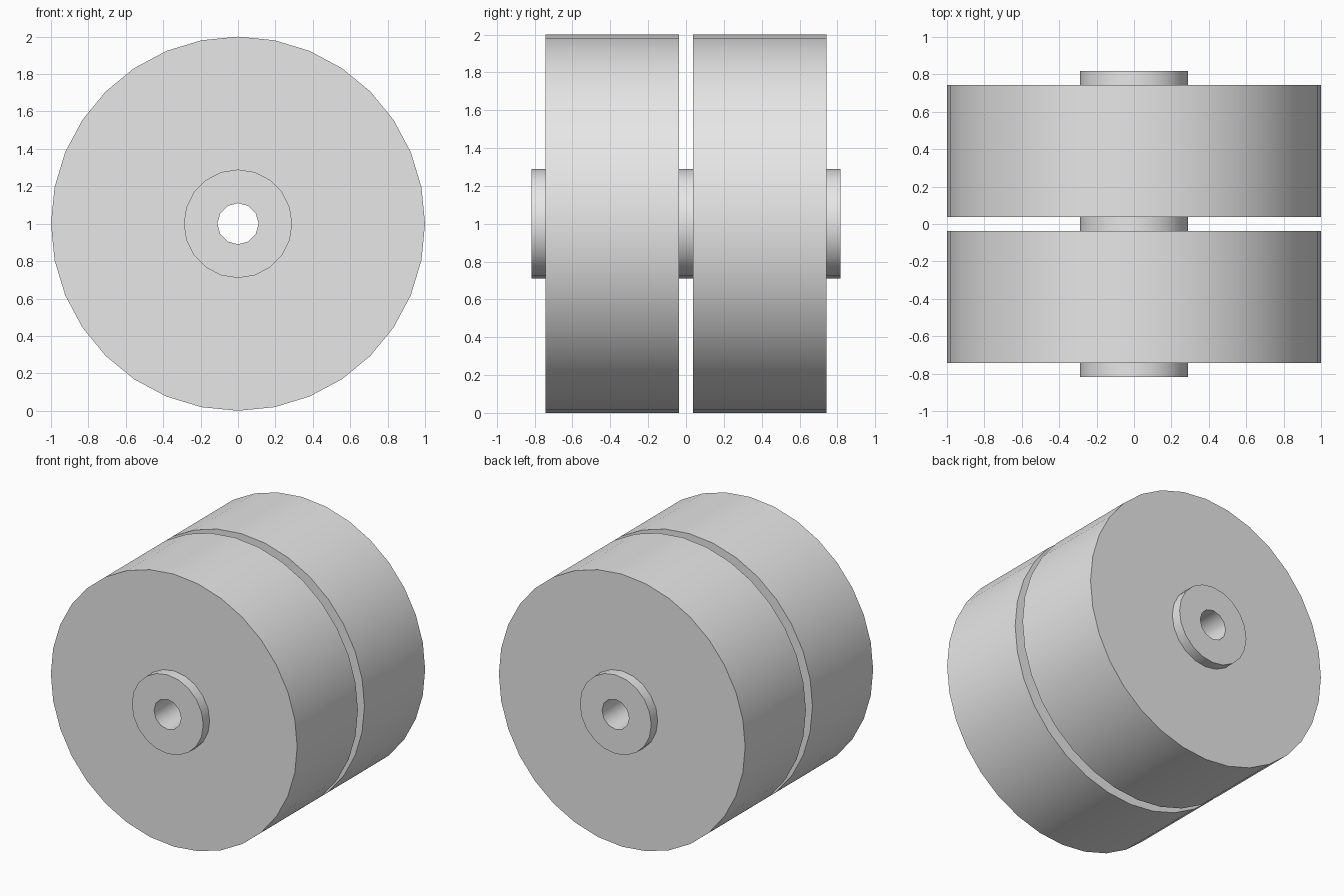
import bpy
import bmesh
from math import sin, cos, radians, tau

cube = bpy.data.objects.get("Cube")
if cube:
    bpy.data.objects.remove(cube, do_unlink=True)

# Single plain grey
grey = bpy.data.materials.new("plain grey")
grey.use_nodes = True
colour = (0.8, 0.8, 0.8, 1)
grey.diffuse_color = colour
grey.node_tree.nodes["Principled BSDF"].inputs["Base Color"].default_value = colour

AXLE_HEIGHT = 1.0


def wall(bm, radius, sides, y0, y1):
    """Round wall along y; returns its front and back edge loops."""
    rims = []
    for y in (y0, y1):
        rims.append([bm.verts.new((radius * sin(tau * i / sides), y,
                                   radius * cos(tau * i / sides)))
                     for i in range(sides)])
    front, back = rims
    for i in range(sides):
        j = (i + 1) % sides
        bm.faces.new((front[i], front[j], back[j], back[i]))
    return [[bm.edges.get((r[i - 1], r[i])) for i in range(sides)] for r in rims]


def tube(name, y0, y1, outer, outer_sides, inner, inner_sides):
    """Thick ring lying along y, with flat end faces."""
    bm = bmesh.new()
    outer_rims = wall(bm, outer, outer_sides, y0, y1)
    inner_rims = wall(bm, inner, inner_sides, y0, y1)
    for a, b in zip(outer_rims, inner_rims):
        bmesh.ops.triangle_fill(bm, edges=a + b, use_beauty=True)
    bmesh.ops.recalc_face_normals(bm, faces=bm.faces)
    mesh = bpy.data.meshes.new(name)
    bm.to_mesh(mesh)
    bm.free()
    mesh.materials.append(grey)
    obj = bpy.data.objects.new(name, mesh)
    obj.location.z = AXLE_HEIGHT
    bpy.context.collection.objects.link(obj)
    bpy.ops.object.select_all(action="DESELECT")
    obj.select_set(True)
    bpy.context.view_layer.objects.active = obj
    bpy.ops.object.shade_smooth_by_angle(angle=radians(40))
    return obj


# Two wide rollers, their bores slightly inside the hub surface
tube("front_roller", -0.742, -0.038, 1.0, 32, 0.27, 20)
tube("back_roller", 0.038, 0.742, 1.0, 32, 0.27, 20)

# Hub running through both rollers, with the axle hole
tube("hub", -0.817, 0.817, 0.29, 20, 0.11, 12)
